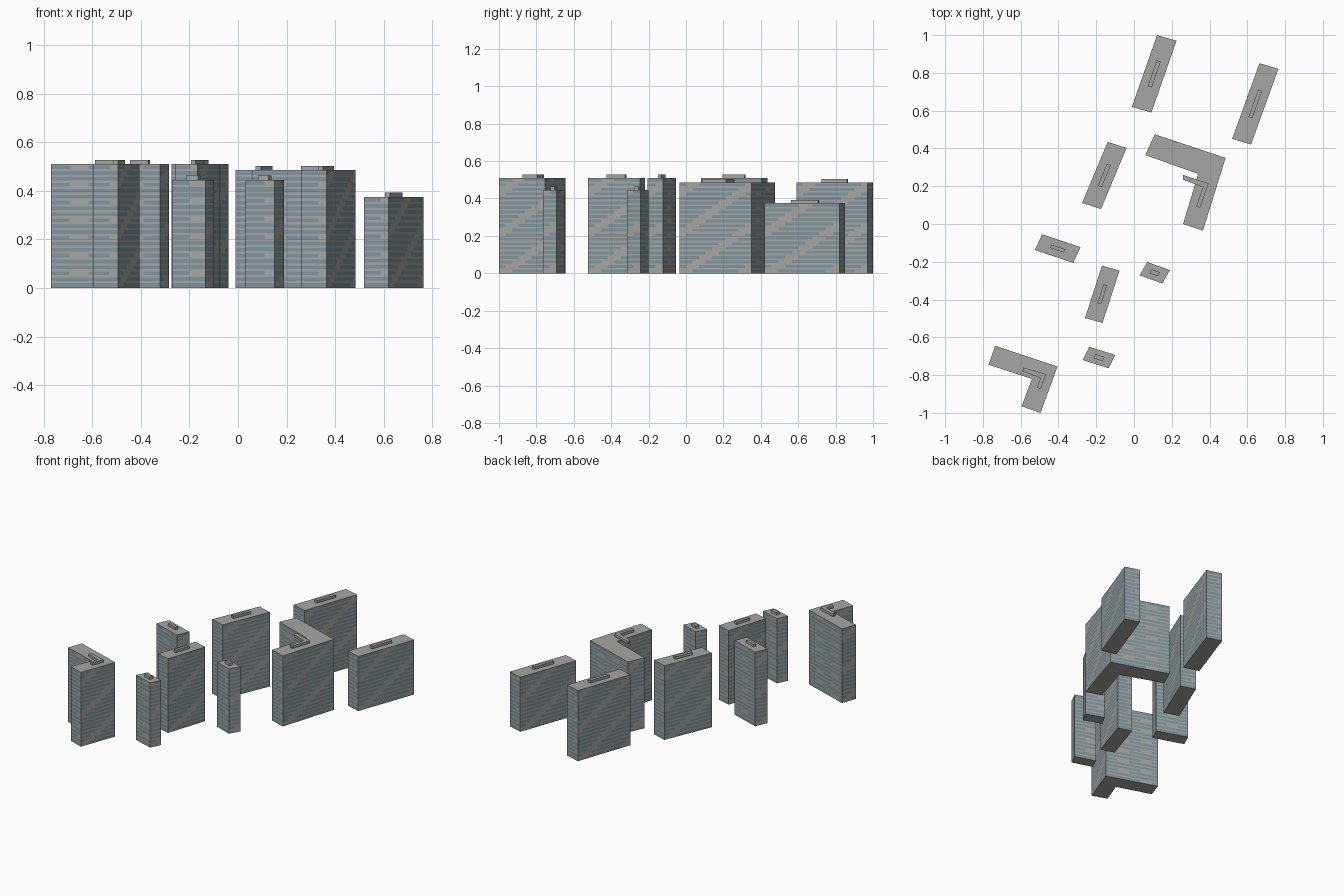
import bpy, bmesh
from mathutils import Vector

cube = bpy.data.objects.get("Cube")
if cube:
    bpy.data.objects.remove(cube, do_unlink=True)


def material(name, color):
    m = bpy.data.materials.new(name)
    m.use_nodes = True
    m.diffuse_color = color
    m.node_tree.nodes["Principled BSDF"].inputs["Base Color"].default_value = color
    return m


CONCRETE = material("concrete_grey", (0.38, 0.38, 0.37, 1))
GLASS = material("window_blue_grey", (0.21, 0.30, 0.34, 1))

FLOOR = 0.0245      # storey height
GLAZED = 0.62       # glazed share of a storey
BAY = 0.038         # width of one window bay
ROOF_RISE = 0.018   # height of the roof housing


def is_solid(side_wall, bay, floor):
    """Side walls carry rising steps of blank panels, end walls staggered columns."""
    if side_wall:
        return (bay - floor) % 9 < 2
    column = bay // 2
    return column % 2 == 1 and (floor + column) % 3 == 0


def add_wall(bm, a, b, height):
    """Window bands as cut faces between corners a and b."""
    run = b - a
    side_wall = abs(run.y) > abs(run.x)
    bays = max(2, round(run.length / BAY))
    floors = round(height / FLOOR)
    storey = height / floors
    levels = [0.0]
    for f in range(floors):
        low = f * storey + storey * (1 - GLAZED) / 2
        levels += [low, low + storey * GLAZED]
    levels.append(height)
    grid = [[bm.verts.new((*(a + run * i / bays), z)) for z in levels]
            for i in range(bays + 1)]
    for i in range(bays):
        for k in range(len(levels) - 1):
            face = bm.faces.new((grid[i][k], grid[i + 1][k],
                                 grid[i + 1][k + 1], grid[i][k + 1]))
            if k % 2 == 1 and not is_solid(side_wall, i, k // 2):
                face.material_index = 1


def finish(bm, name):
    mesh = bpy.data.meshes.new(name)
    bm.to_mesh(mesh)
    bm.free()
    mesh.materials.append(CONCRETE)
    mesh.materials.append(GLASS)
    obj = bpy.data.objects.new(name, mesh)
    bpy.context.collection.objects.link(obj)


def cap(bm, outline, z, up):
    ring = outline if up else outline[::-1]
    bm.faces.new([bm.verts.new((p.x, p.y, z)) for p in ring])


def tower(name, outline, height):
    """Tower block with banded walls, a flat roof and a base."""
    bm = bmesh.new()
    for a, b in zip(outline, outline[1:] + outline[:1]):
        add_wall(bm, a, b, height)
    cap(bm, outline, height, True)
    cap(bm, outline, 0, False)
    finish(bm, name)


def housing(name, outline, base):
    """Plain low block on the roof."""
    bm = bmesh.new()
    top = base + ROOF_RISE
    for a, b in zip(outline, outline[1:] + outline[:1]):
        bm.faces.new([bm.verts.new(p) for p in (
            (*a, base), (*b, base), (*b, top), (*a, top))])
    cap(bm, outline, top, True)
    bmesh.ops.remove_doubles(bm, verts=bm.verts, dist=0.0001)
    finish(bm, name)


def slab(center, across, along, s=1.0, t=1.0):
    """Counter-clockwise parallelogram from its two edge vectors."""
    c, u, v = Vector(center), Vector(across) * s / 2, Vector(along) * t / 2
    return [c - u - v, c + u - v, c + u + v, c - u + v]


# Straight blocks: centre, short and long edge vectors, height
TALL, MID, SMALL, LOW = 0.51, 0.485, 0.445, 0.375
slabs = {
    "back_block": ((0.107, 0.795), (0.103, -0.03), (0.133, 0.38), MID),
    "back_left_block": ((0.642, 0.636), (0.10, -0.03), (0.145, 0.40), LOW),
    "middle_block": ((-0.157, 0.257), (0.10, -0.032), (0.135, 0.323), TALL),
    "front_block": ((-0.168, -0.372), (0.093, -0.026), (0.09, 0.277), TALL),
    "right_block": ((-0.404, -0.13), (0.038, 0.083), (-0.203, 0.068), TALL),
    "small_left_block": ((0.11, -0.258), (0.04, 0.07), (-0.12, 0.043), SMALL),
    "small_front_block": ((-0.185, -0.707), (0.035, 0.07), (-0.137, 0.043), SMALL),
}
for name, (center, across, along, height) in slabs.items():
    thin = 0.3 if height == SMALL else 0.21
    tower(name, slab(center, across, along), height)
    housing(name + "_roof_housing", slab(center, across, along, thin, 0.36), height)

# Angled blocks: clockwise outlines of the tower and of its roof housing
corners = {
    "left_angled_block": (
        MID,
        [(0.11, 0.475), (0.485, 0.35), (0.365, -0.035), (0.26, 0.0),
         (0.34, 0.265), (0.06, 0.365)],
        [(0.26, 0.26), (0.395, 0.215), (0.35, 0.085), (0.33, 0.095),
         (0.365, 0.195), (0.26, 0.235)]),
    "right_angled_block": (
        TALL,
        [(-0.735, -0.645), (-0.405, -0.755), (-0.495, -1.0), (-0.595, -0.965),
         (-0.54, -0.82), (-0.77, -0.745)],
        [(-0.585, -0.76), (-0.465, -0.795), (-0.495, -0.875), (-0.515, -0.865),
         (-0.495, -0.815), (-0.59, -0.78)]),
}
for name, (height, outline, roof) in corners.items():
    tower(name, [Vector(p) for p in reversed(outline)], height)
    housing(name + "_roof_housing", [Vector(p) for p in reversed(roof)], height)
